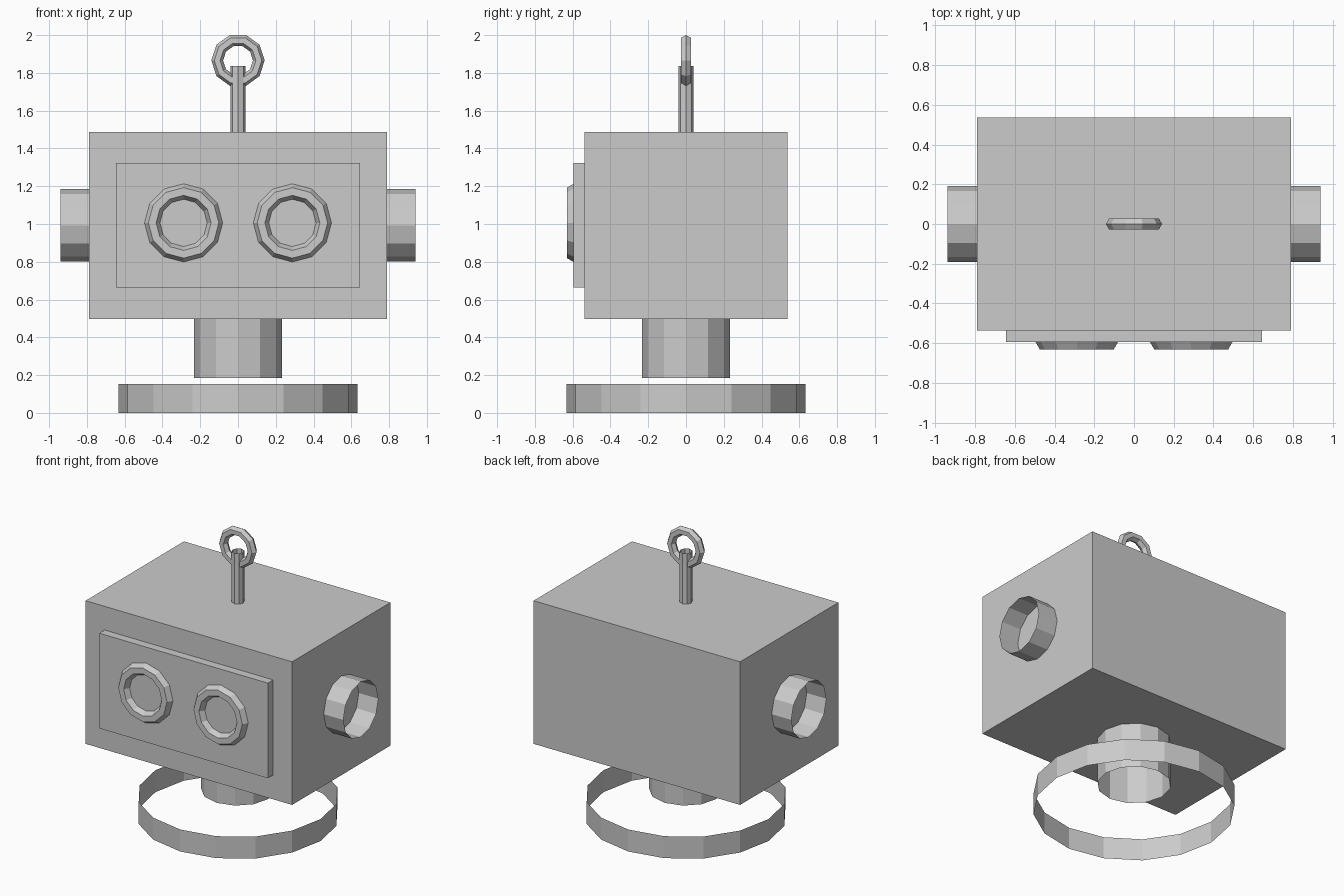
import bpy
from math import pi

default = bpy.data.objects.get("Cube")
if default:
    bpy.data.objects.remove(default, do_unlink=True)

# Single flat colour
GREY = (0.6, 0.6, 0.6, 1.0)
grey = bpy.data.materials.new("plain_grey")
grey.use_nodes = True
grey.diffuse_color = GREY
shader = next(n for n in grey.node_tree.nodes if n.type == 'BSDF_PRINCIPLED')
shader.inputs["Base Color"].default_value = GREY


def finish(name):
    obj = bpy.context.object
    obj.name = obj.data.name = name
    obj.data.materials.clear()
    obj.data.materials.append(grey)
    bpy.ops.object.shade_flat()
    return obj


def box(name, low, high):
    centre = [(a + b) / 2 for a, b in zip(low, high)]
    bpy.ops.mesh.primitive_cube_add(size=1, location=centre)
    bpy.context.object.scale = [b - a for a, b in zip(low, high)]
    bpy.ops.object.transform_apply(location=False, rotation=False, scale=True)
    return finish(name)


def tube(name, sides, radius, depth, centre, rotation=(0, 0, 0)):
    """Open-ended, single-walled cylinder."""
    bpy.ops.mesh.primitive_cylinder_add(
        vertices=sides, radius=radius, depth=depth, end_fill_type='NOTHING',
        location=centre, rotation=rotation)
    return finish(name)


def ring(name, sides, major, minor, centre):
    """Six-sided torus facing the front."""
    bpy.ops.mesh.primitive_torus_add(
        major_segments=sides, minor_segments=6, major_radius=major,
        minor_radius=minor, location=centre, rotation=(pi / 2, 0, 0))
    return finish(name)


# Head and raised face panel
box("head", (-0.79, -0.537, 0.497), (0.79, 0.537, 1.487))
box("face_panel", (-0.645, -0.595, 0.665), (0.645, -0.53, 1.323))

# Neck and base hoop
tube("neck", 12, 0.232, 0.315, (0, 0, 0.341))
tube("base_hoop", 16, 0.632, 0.152, (0, 0, 0.076))

# Paired ears and eyes
for side, s in (("right", -1), ("left", 1)):
    tube(side + "_ear", 12, 0.192, 0.16, (s * 0.86, 0, 0.993), (0, pi / 2, 0))
    ring(side + "_eye", 12, 0.166, 0.041, (s * 0.288, -0.595, 1.006))

# Antenna rod with a ring at its tip
tube("antenna_rod", 8, 0.04, 0.35, (0, 0, 1.662))
ring("antenna_ring", 10, 0.11, 0.031, (0, 0, 1.866))
